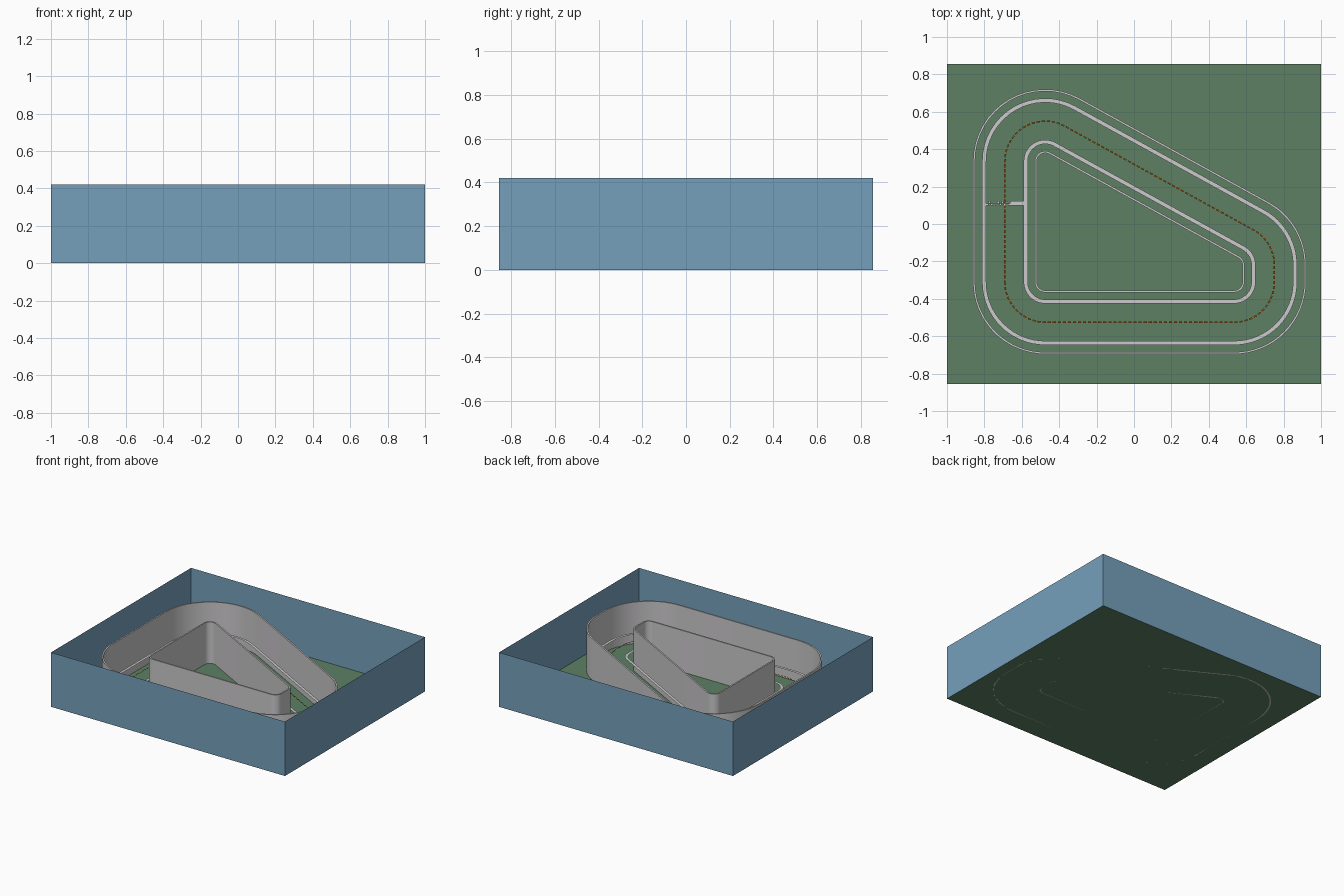
import bpy, math

if "Cube" in bpy.data.objects:
    bpy.data.objects.remove(bpy.data.objects["Cube"])

HX, HY, BOX_H = 1.0, 0.855, 0.42      # enclosure half sizes and height
WALL_H, MARK_Z = 0.32, 0.10           # barrier height, level of track markings
R = 0.215                             # corner radius of the centre line


def srgb(*rgb):
    return tuple((v / 255 / 12.92) if v < 10 else ((v / 255 + 0.055) / 1.055) ** 2.4
                 for v in rgb) + (1.0,)


def material(name, *rgb):
    m = bpy.data.materials.new(name)
    m.diffuse_color = srgb(*rgb)
    m.use_nodes = True
    m.node_tree.nodes["Principled BSDF"].inputs["Base Color"].default_value = m.diffuse_color
    return m


GREEN = material("grass green", 94, 128, 100)
BLUE = material("wall blue", 118, 160, 188)
GREY = material("light grey", 204, 202, 204)
ORANGE = material("dark orange", 165, 85, 8)


def make(name, verts, faces, mat, smooth=False):
    me = bpy.data.meshes.new(name)
    me.from_pydata(verts, [], faces)
    me.materials.append(mat)
    ob = bpy.data.objects.new(name, me)
    bpy.context.collection.objects.link(ob)
    if smooth:
        bpy.ops.object.select_all(action='DESELECT')
        ob.select_set(True)
        bpy.context.view_layer.objects.active = ob
        bpy.ops.object.shade_smooth_by_angle(angle=math.radians(35))
    return ob


# Centre line: four corner arcs, counter-clockwise, joined by straights
TILT = math.atan2(1.01, 0.555)
CORNERS = [(-0.475, -0.31, math.pi, 1.5 * math.pi),
           (0.535, -0.31, 1.5 * math.pi, 2 * math.pi),
           (0.535, -0.22, 0, TILT),
           (-0.475, 0.335, TILT, math.pi)]


def loop(offset, n=16):
    r = R + offset
    return [(cx + r * math.cos(a0 + (a1 - a0) * i / n),
             cy + r * math.sin(a0 + (a1 - a0) * i / n))
            for cx, cy, a0, a1 in CORNERS for i in range(n + 1)]


def flat_ring(name, offset, width, mat):
    o, i = loop(offset + width / 2), loop(offset - width / 2)
    n = len(o)
    verts = [(x, y, MARK_Z) for x, y in o + i]
    faces = [(k, (k + 1) % n, n + (k + 1) % n, n + k) for k in range(n)]
    return make(name, verts, faces, mat)


def barrier(name, offset, width, mat):
    o, i = loop(offset + width / 2), loop(offset - width / 2)
    n = len(o)
    # cross-section corners: outer low, outer high, inner high, inner low
    verts = [(x, y, z) for pts, z in ((o, 0), (o, WALL_H), (i, WALL_H), (i, 0))
             for x, y in pts]
    faces = []
    for s in range(4):
        a, b = s * n, (s + 1) % 4 * n
        for k in range(n):
            m = (k + 1) % n
            faces.append((a + k, a + m, b + m, b + k))
    return make(name, verts, faces, mat, smooth=True)


# Ground and open-topped enclosure
base = [(-HX, -HY), (HX, -HY), (HX, HY), (-HX, HY)]
make("ground", [(x, y, 0) for x, y in base], [(0, 1, 2, 3)], GREEN)
make("enclosure_walls", [(x, y, z) for z in (0, BOX_H) for x, y in base],
     [(k, (k + 1) % 4, 4 + (k + 1) % 4, 4 + k) for k in range(4)], BLUE)

# Barriers and edge lines on both sides of the track
for side, s in (("outer", 1), ("inner", -1)):
    barrier(side + "_barrier", s * 0.165, 0.011, GREY)
    flat_ring(side + "_edge_line", s * 0.111, 0.022, GREY)

# Dashed centre line, walked by arc length
pts = loop(0, 24)
pts.append(pts[0])
verts, faces = [], []
PERIOD, DASH, W = 0.027, 0.017, 0.004
travelled, next_dash = 0.0, 0.0
for (x0, y0), (x1, y1) in zip(pts, pts[1:]):
    seg = math.hypot(x1 - x0, y1 - y0)
    if seg < 1e-6:
        continue
    tx, ty = (x1 - x0) / seg, (y1 - y0) / seg
    while next_dash < travelled + seg:
        d = next_dash - travelled
        b = len(verts)
        for along, across in ((0, W), (DASH, W), (DASH, -W), (0, -W)):
            verts.append((x0 + tx * (d + along) + ty * across,
                          y0 + ty * (d + along) - tx * across, MARK_Z))
        faces.append((b, b + 1, b + 2, b + 3))
        next_dash += PERIOD
    travelled += seg
make("centre_dashes", verts, faces, ORANGE)

# Chequered start line across the left straight
verts, faces = [], []
COLS, X0, X1, Y0, CELL = 18, -0.79, -0.58, 0.098, 0.012
step = (X1 - X0) / COLS
for c in range(COLS):
    for r in range(2):
        if (c + r) % 2 and c < 11:      # the far end is a solid band
            continue
        x, y, b = X0 + c * step, Y0 + r * CELL, len(verts)
        verts += [(x, y, MARK_Z + 0.001), (x + step, y, MARK_Z + 0.001),
                  (x + step, y + CELL, MARK_Z + 0.001), (x, y + CELL, MARK_Z + 0.001)]
        faces.append((b, b + 1, b + 2, b + 3))
make("start_line", verts, faces, GREY)
